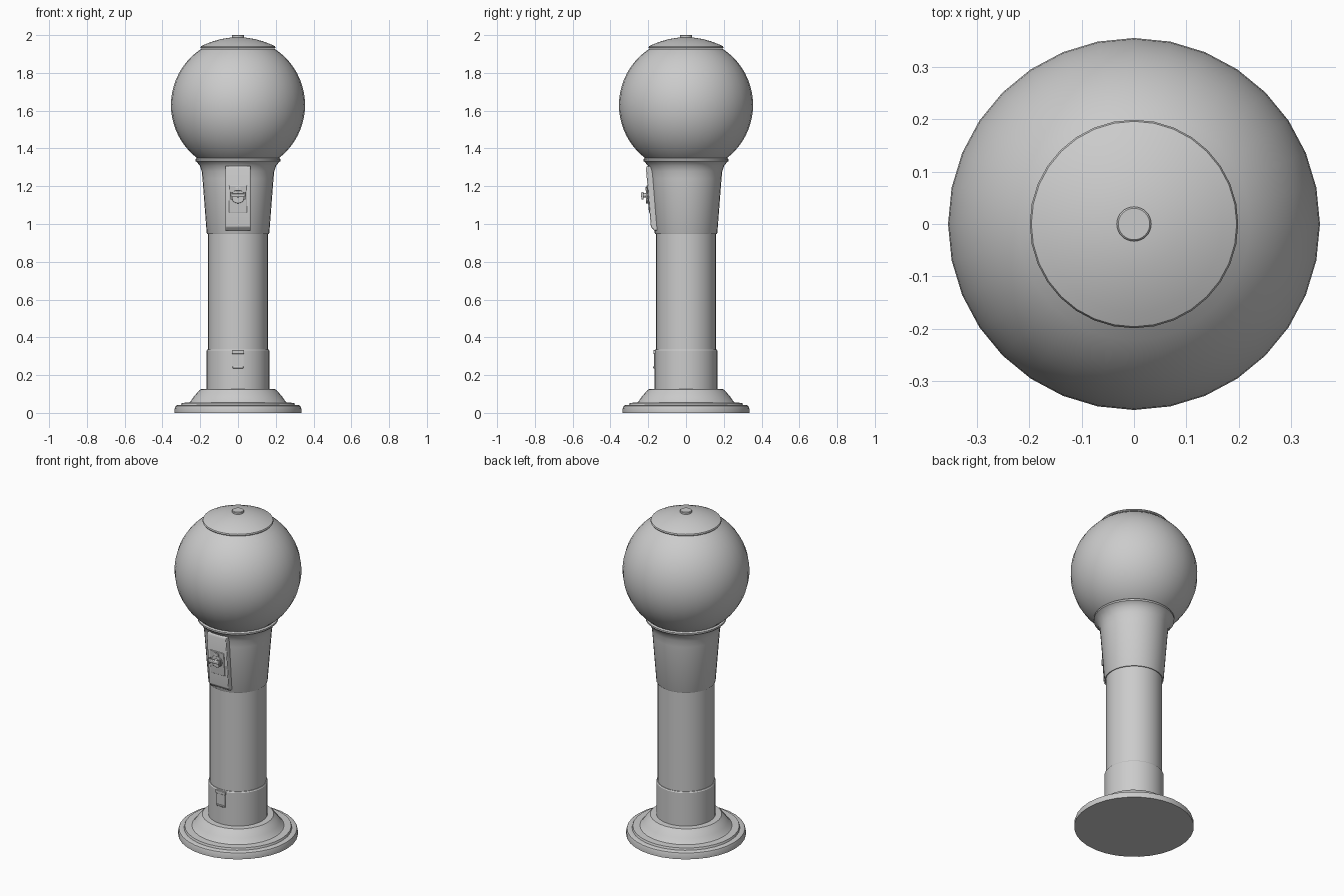
import bpy, bmesh, math
from mathutils import Matrix

if "Cube" in bpy.data.objects:
    bpy.data.objects.remove(bpy.data.objects["Cube"])

SEG = 32


def finish(name, bm, bevel=0.0):
    bmesh.ops.recalc_face_normals(bm, faces=bm.faces)
    me = bpy.data.meshes.new(name)
    bm.to_mesh(me)
    bm.free()
    ob = bpy.data.objects.new(name, me)
    bpy.context.collection.objects.link(ob)
    bpy.ops.object.select_all(action='DESELECT')
    ob.select_set(True)
    bpy.context.view_layer.objects.active = ob
    bpy.ops.object.shade_smooth_by_angle(angle=math.radians(32))
    if bevel:
        mod = ob.modifiers.new("Bevel", 'BEVEL')
        mod.width = bevel
        mod.segments = 2
    return ob


def lathe(name, profile):
    """Revolve (radius, z) points about the z axis."""
    bm = bmesh.new()
    vs = [bm.verts.new((r, 0, z)) for r, z in profile]
    es = [bm.edges.new(p) for p in zip(vs, vs[1:])]
    bmesh.ops.spin(bm, geom=vs + es, cent=(0, 0, 0), axis=(0, 0, 1),
                   angle=math.tau, steps=SEG, use_duplicate=False)
    bmesh.ops.remove_doubles(bm, verts=bm.verts, dist=1e-5)
    return finish(name, bm)


def prism(name, side, half_width, bevel, x=0.0):
    """Extrude a (y, z) side outline across x."""
    bm = bmesh.new()
    face = bm.faces.new([bm.verts.new((x - half_width, y, z)) for y, z in side])
    ext = bmesh.ops.extrude_face_region(bm, geom=[face])
    moved = [v for v in ext['geom'] if isinstance(v, bmesh.types.BMVert)]
    bmesh.ops.translate(bm, verts=moved, vec=(2 * half_width, 0, 0))
    return finish(name, bm, bevel)


def box(name, half_width, y0, y1, z0, z1, bevel, x=0.0):
    return prism(name, [(y0, z0), (y1, z0), (y1, z1), (y0, z1)], half_width, bevel, x)


def front_disc(name, r, y0, y1, z):
    bm = bmesh.new()
    mat = Matrix.Translation((0, (y0 + y1) / 2, z)) @ Matrix.Rotation(math.pi / 2, 4, 'X')
    bmesh.ops.create_cone(bm, cap_ends=True, segments=24, radius1=r, radius2=r,
                          depth=y1 - y0, matrix=mat)
    return finish(name, bm, 0.002)


# Stepped foot and column
lathe("base", [(0, 0), (0.335, 0), (0.335, 0.022), (0.33, 0.037), (0.323, 0.041),
               (0.302, 0.041), (0.298, 0.053), (0.258, 0.055), (0.25, 0.062),
               (0.235, 0.085), (0.215, 0.108), (0.2, 0.125), (0.16, 0.127)])
lathe("lower_column", [(0.155, 0.12), (0.166, 0.12), (0.166, 0.33),
                       (0.162, 0.336), (0.155, 0.336)])
lathe("column", [(0.158, 0.32), (0.158, 0.96)])

# Tapered body flaring out to the globe collar
lathe("body", [(0.15, 0.947), (0.163, 0.947), (0.166, 0.953), (0.188, 1.24),
               (0.192, 1.28), (0.202, 1.308), (0.218, 1.328), (0.226, 1.333),
               (0.226, 1.343), (0.218, 1.349), (0.19, 1.349)])

# Globe, open under the lid
R, CZ = 0.355, 1.63
a0, a1 = math.radians(-56), math.radians(57)
angles = [a0 + (a1 - a0) * i / 20 for i in range(21)]
lathe("globe", [(R * math.cos(a), CZ + R * math.sin(a)) for a in angles])

# Domed lid with button
lathe("lid", [(0.18, 1.929), (0.196, 1.929), (0.199, 1.934), (0.196, 1.941),
              (0.17, 1.953), (0.13, 1.968), (0.085, 1.98), (0.04, 1.987), (0, 1.988)])
lathe("lid_button", [(0.033, 1.98), (0.033, 1.997), (0.03, 2.0), (0, 2.0)])

# Coin mechanism panel on the front
prism("coin_panel", [(-0.15, 0.965), (-0.168, 0.965), (-0.186, 0.985),
                     (-0.212, 1.295), (-0.206, 1.308), (-0.15, 1.308)], 0.066, 0.004)
prism("coin_plate", [(-0.17, 1.06), (-0.196, 1.06), (-0.209, 1.205), (-0.17, 1.205)],
      0.048, 0.003)
front_disc("handle_dial", 0.036, -0.212, -0.18, 1.145)
front_disc("handle_stem", 0.011, -0.228, -0.2, 1.152)
box("handle_bar", 0.036, -0.238, -0.224, 1.142, 1.162, 0.004)
for side in (-1, 1):
    box("handle_tip", 0.005, -0.236, -0.224, 1.13, 1.17, 0.002, side * 0.034)
box("coin_slot", 0.014, -0.214, -0.19, 1.176, 1.196, 0.002)

# Dispensing flap near the foot
box("chute_flap", 0.03, -0.169, -0.15, 0.235, 0.318, 0.002)
box("chute_hinge", 0.033, -0.173, -0.15, 0.312, 0.332, 0.003)
box("flap_lip", 0.028, -0.174, -0.155, 0.236, 0.246, 0.002)
